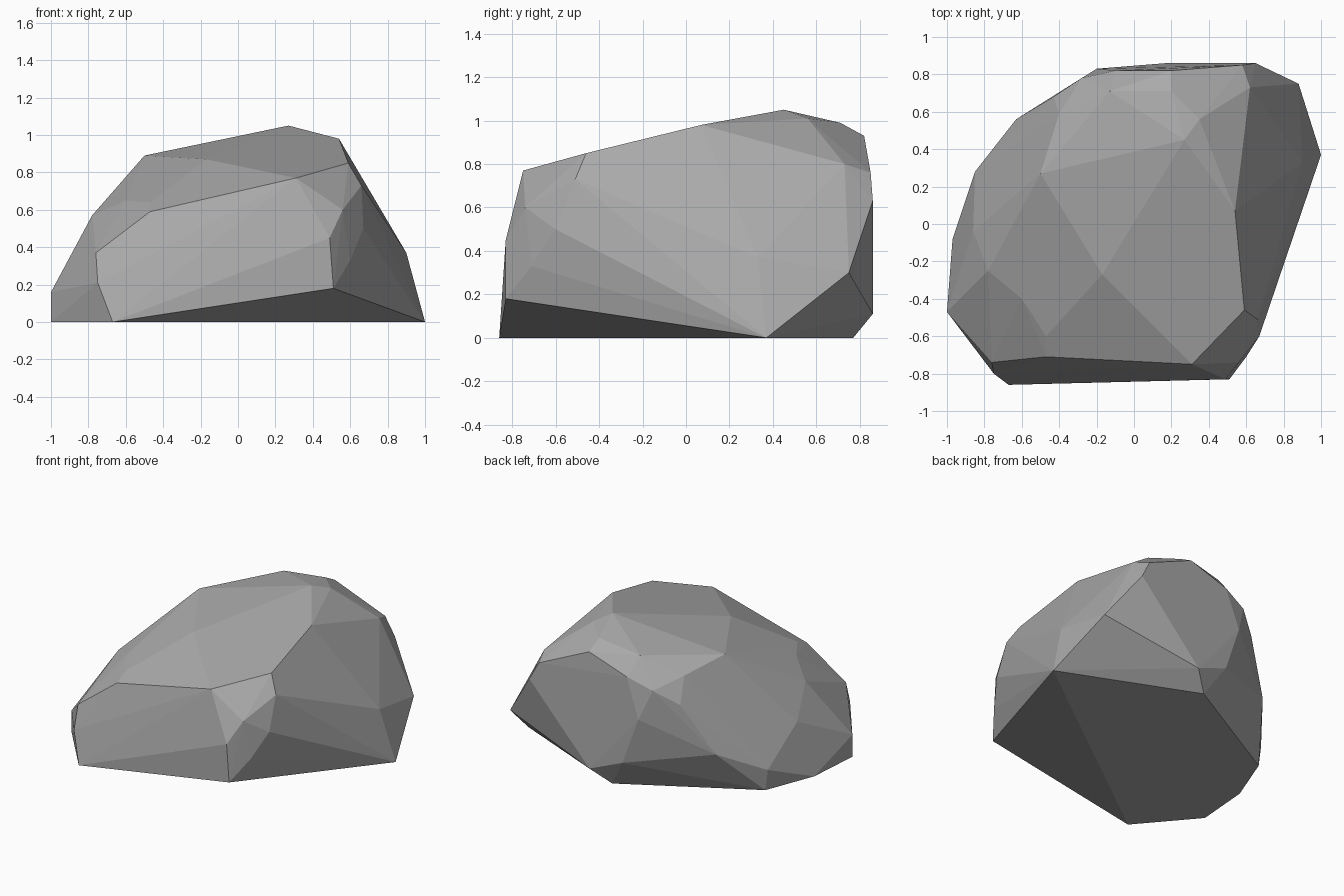
import bpy
import bmesh
import math
from mathutils import Vector

# Remove the default object
default_cube = bpy.data.objects.get("Cube")
if default_cube:
    bpy.data.objects.remove(default_cube, do_unlink=True)

CENTI = 0.01  # corner positions are given in hundredths of a unit

# Flat underside, with a tilted facet rising to the front corner
underside = [(-67, -86, 0), (-100, -47, 0), (-97, -8, 0), (-83, 28, 0),
             (5, 77, 0), (100, 37, 0), (51, -83, 18)]

# Front and left flanks
front_flank = [(-75, -80, 21), (-76, -74, 37), (-47, -71, 59), (31, -75, 77),
               (49, -83, 45)]
left_flank = [(-100, -47, 16), (-87, -57, 25), (-86, -4, 38), (-78, -25, 57),
              (-85, 28, 15), (-63, 56, 31), (-43, 68, 66)]

# Chipped right corner and the steep right flank
right_flank = [(60, -71, 33), (67, -60, 50), (56, -74, 60), (66, -51, 73),
               (74, -34, 29), (90, 33, 37), (88, 75, 30)]

# Back wall
back_wall = [(17, 86, 11), (-8, 84, 21), (-20, 83, 55), (65, 86, 63),
             (58, 85, 76), (62, 73, 80), (-28, 78, 76), (-10, 82, 83),
             (20, 82, 93)]

# Sloping crown
crown = [(-60, -40, 65), (-47, -60, 64), (-17, -27, 87), (59, -46, 85),
         (54, 7, 98), (27, 45, 105), (35, 56, 101), (20, 71, 99),
         (-13, 71, 95), (-50, 27, 89), (-40, 59, 83)]


def flat_material(name, colour):
    material = bpy.data.materials.new(name)
    material.use_nodes = True
    material.diffuse_color = colour
    shader = material.node_tree.nodes["Principled BSDF"]
    shader.inputs["Base Color"].default_value = colour
    shader.inputs["Roughness"].default_value = 0.9
    return material


def faceted_stone(name, rings, material):
    """Wrap the corner rings in one closed skin of flat facets."""
    bm = bmesh.new()
    for ring in rings:
        for corner in ring:
            bm.verts.new(Vector(corner) * CENTI)
    bmesh.ops.convex_hull(bm, input=bm.verts[:])
    loose = [v for v in bm.verts if not v.link_faces]
    bmesh.ops.delete(bm, geom=loose, context="VERTS")
    # Join nearly coplanar triangles into broad facets
    bmesh.ops.dissolve_limit(bm, angle_limit=math.radians(2),
                             verts=bm.verts[:], edges=bm.edges[:])
    bmesh.ops.recalc_face_normals(bm, faces=bm.faces[:])
    for face in bm.faces:
        face.smooth = False
    mesh = bpy.data.meshes.new(name)
    bm.to_mesh(mesh)
    bm.free()
    mesh.materials.append(material)
    stone = bpy.data.objects.new(name, mesh)
    bpy.context.collection.objects.link(stone)
    return stone


stone_grey = flat_material("stone grey", (0.4, 0.4, 0.4, 1))
faceted_stone("boulder",
              [underside, front_flank, left_flank, right_flank, back_wall, crown],
              stone_grey)
